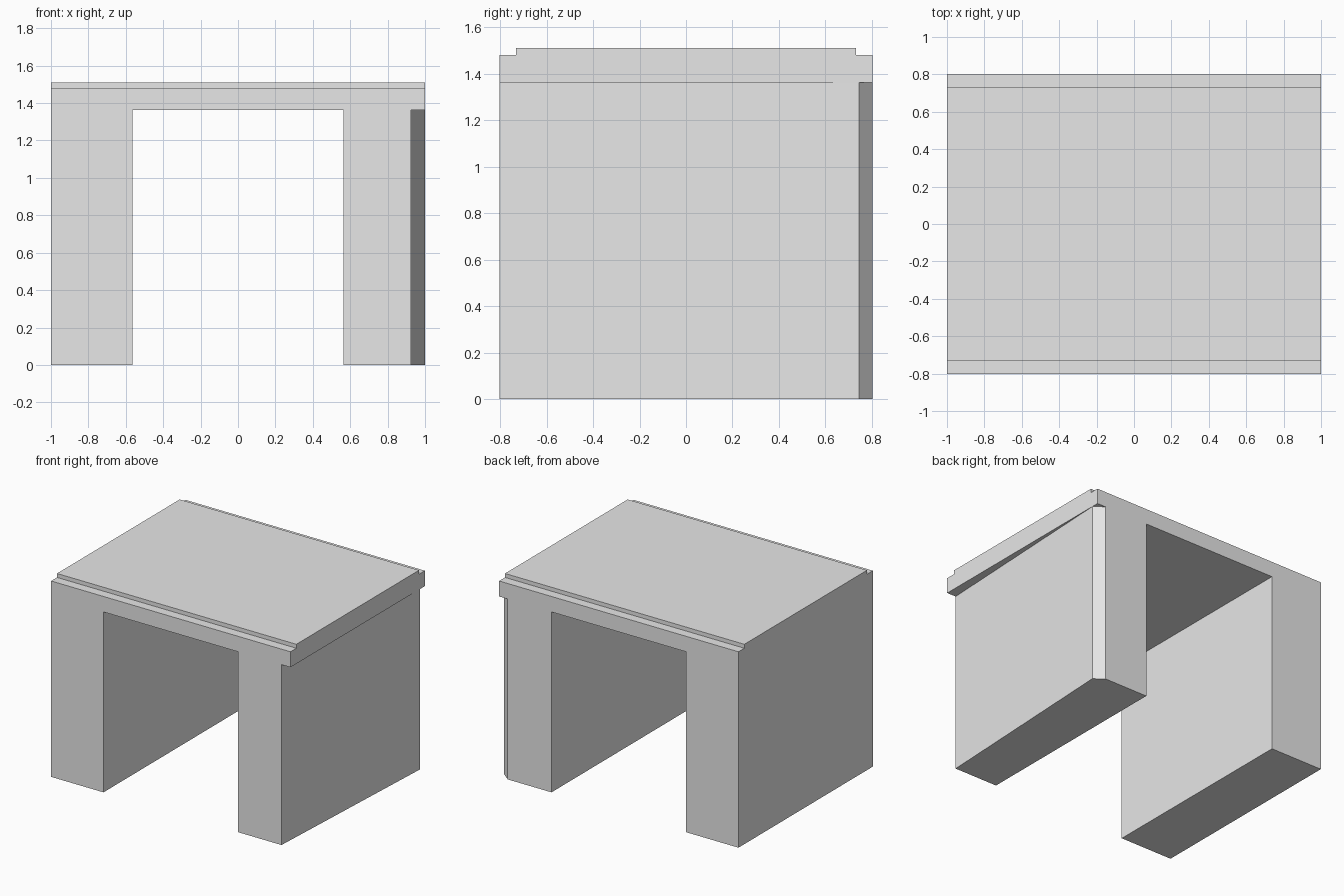
import bpy
import bmesh
from mathutils import Vector

if "Cube" in bpy.data.objects:
    bpy.data.objects.remove(bpy.data.objects["Cube"], do_unlink=True)

concrete = bpy.data.materials.new("concrete_grey")
concrete.use_nodes = True
concrete.diffuse_color = (0.8, 0.8, 0.8, 1)
concrete.node_tree.nodes["Principled BSDF"].inputs["Base Color"].default_value = (0.8, 0.8, 0.8, 1)


def prism(name, outline, sweep):
    """Extrude a closed outline of 3D points along a vector."""
    bm = bmesh.new()
    face = bm.faces.new([bm.verts.new(p) for p in outline])
    ext = bmesh.ops.extrude_face_region(bm, geom=[face], use_keep_orig=True)
    verts = [v for v in ext["geom"] if isinstance(v, bmesh.types.BMVert)]
    bmesh.ops.translate(bm, vec=Vector(sweep), verts=verts)
    bmesh.ops.recalc_face_normals(bm, faces=bm.faces)
    mesh = bpy.data.meshes.new(name)
    bm.to_mesh(mesh)
    bm.free()
    mesh.materials.append(concrete)
    obj = bpy.data.objects.new(name, mesh)
    bpy.context.collection.objects.link(obj)
    return obj


def cut(target, cutter):
    """Subtract a hidden cutter from the target."""
    mod = target.modifiers.new(cutter.name, "BOOLEAN")
    mod.operation = "DIFFERENCE"
    mod.solver = "EXACT"
    mod.object = cutter
    cutter.hide_render = True
    cutter.hide_viewport = True


SOFFIT, RIM, TOP = 1.363, 1.48, 1.51
EDGE, STEP = 0.802, 0.732

# Bridge body: side profile with a low rim along both deck edges
side = [(-EDGE, 0), (EDGE, 0), (EDGE, RIM), (STEP, RIM),
        (STEP, TOP), (-STEP, TOP), (-STEP, RIM), (-EDGE, RIM)]
bridge = prism("bridge_body", [(-1, y, z) for y, z in side], (2, 0, 0))

# Passage under the deck
passage = [(-0.563, -1), (0.563, -1), (0.563, 1), (-0.563, 1)]
cut(bridge, prism("passage_cutter", [(x, y, -0.2) for x, y in passage], (0, 0, SOFFIT + 0.2)))

# Left wall: tapered outer face and chamfered back corner below the deck overhang
wall = [(0.92, -0.9), (0.999, 0.745), (0.925, 0.805), (0.925, 1), (1.2, 1), (1.2, -0.9)]
cut(bridge, prism("wall_taper_cutter", [(x, y, -0.2) for x, y in wall], (0, 0, SOFFIT + 0.2)))
